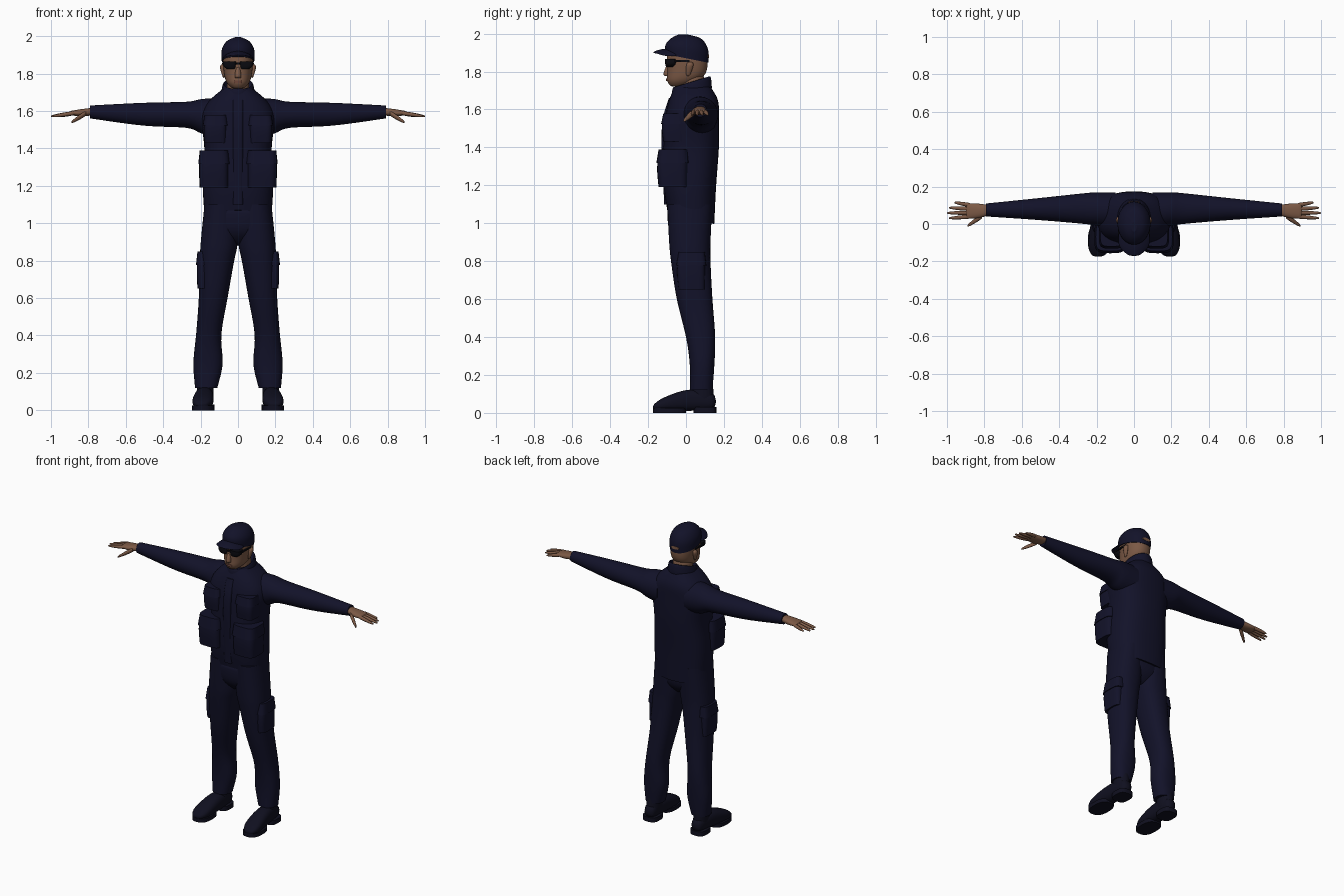
import bpy
import bmesh
import math
from mathutils import Vector

default_cube = bpy.data.objects.get("Cube")
if default_cube:
    bpy.data.objects.remove(default_cube, do_unlink=True)


def make_material(name, *colour):
    material = bpy.data.materials.new(name)
    material.use_nodes = True
    rgba = (*colour, 1)
    material.diffuse_color = rgba
    material.node_tree.nodes["Principled BSDF"].inputs["Base Color"].default_value = rgba
    return material


navy = make_material("navy cloth", .006, .006, .022)
boot_navy = make_material("dark boot leather", .005, .005, .014)
skin = make_material("brown skin", .2, .1, .06)
lip = make_material("lip brown", .15, .06, .04)
black = make_material("black lens", .003, .003, .005)

# How a section's position and its two directions map to world axes
PLACE = {
    "x": lambda along, u, v: (along, u, v),
    "y": lambda along, u, v: (u, along, v),
    "z": lambda along, u, v: (u, v, along),
}


def smooth_sections(sections, steps=3):
    """Fill in a smooth curve of sections through the given ones."""
    points = [Vector(section) for section in sections]
    points = [2 * points[0] - points[1], *points, 2 * points[-1] - points[-2]]
    filled = []
    for a, b, c, d in zip(points, points[1:], points[2:], points[3:]):
        for step in range(steps):
            t = step / steps
            slope, curve, twist = c - a, 2 * a - 5 * b + 4 * c - d, 3 * b - a - 3 * c + d
            filled.append(b + (slope * t + curve * t * t + twist * t ** 3) / 2)
    return filled + [points[-2]]


def round_off(value, power):
    return math.copysign(abs(value) ** (2 / power), value)


def loft(name, axis, sections, material, power=2, mirror=False, crisp=False,
         tilts=None, bend=0, sides=24):
    """Skin rounded sections: position, low u, high u, low v, high v."""
    tilts = tilts or [0] * len(sections)
    bm = bmesh.new()
    crease = bm.edges.layers.float.new("crease_edge")
    loops = []
    for along, u_low, u_high, v_low, v_high, tilt in smooth_sections(
            [(*section, tilt) for section, tilt in zip(sections, tilts)]):
        loop = []
        for i in range(sides):
            angle = math.tau * (i + .5) / sides
            u_mix = (1 + round_off(math.cos(angle), power)) / 2
            v_mix = (1 + round_off(math.sin(angle), power)) / 2
            u = u_low + (u_high - u_low) * u_mix
            v = v_low + (v_high - v_low) * v_mix
            x, y, z = PLACE[axis](along, u, v)
            loop.append(bm.verts.new((x, y, z + tilt * y - bend * x * x)))
        loops.append(loop)
    for lower, upper in zip(loops, loops[1:]):
        for i in range(sides):
            bm.faces.new((lower[i - 1], lower[i], upper[i], upper[i - 1]))
    for end in (loops[0], loops[-1]):
        end_face = bm.faces.new(end)
        if crisp:
            for edge in end_face.edges:
                edge[crease] = 1
                edge.smooth = False
    bmesh.ops.recalc_face_normals(bm, faces=bm.faces)
    for face in bm.faces:
        face.smooth = True
    mesh = bpy.data.meshes.new(name)
    bm.to_mesh(mesh)
    bm.free()
    mesh.materials.append(material)
    obj = bpy.data.objects.new(name, mesh)
    bpy.context.collection.objects.link(obj)
    if mirror:
        modifier = obj.modifiers.new("both sides", "MIRROR")
        modifier.use_mirror_merge = False
    subdivide = obj.modifiers.new("rounding", "SUBSURF")
    subdivide.levels = subdivide.render_levels = 1


def centred(*sections):
    """Turn (position, half width, low v, high v) into full sections."""
    return [(along, -half, half, low, high) for along, half, low, high in sections]


def block(name, x, y, z, material, mirror=True, power=4):
    """Crisp rounded block between pairs of limits."""
    bottom, top = z
    loft(name, "z", [(bottom, *x, *y), (top, *x, *y)], material, power, mirror, crisp=True)


def pocket(name, x, y, z, grow=.008):
    """Bulging pouch with a slightly larger flap over its upper third."""
    (left, right), (front, back), (bottom, top) = x, y, z
    middle = (bottom + top) / 2
    bulge = (left, right + grow / 2, front - grow, back)
    loft(name, "z", [(bottom, *x, *y), (middle, *bulge), (top, *x, *y)],
         navy, 4, mirror=True, crisp=True)
    flap_x, flap_y = (left - grow, right + grow), (front - grow * 1.5, back + grow)
    flap_bottom, flap_top = top - (top - bottom) / 3, top + grow
    loft(name + "_flap", "z", [(flap_bottom, *flap_x, *flap_y), (flap_top, *x, *y)],
         navy, 4, mirror=True, crisp=True)


def finger(name, base, tip, radius):
    """Tapered digit with a rounded tip."""
    base, tip = Vector(base), Vector(tip)
    sections = []
    for part in (0, .5, .9, 1):
        x, y, z = base.lerp(tip, part)
        r = radius * math.sqrt(1.1 - part ** 3)
        sections.append((x, y - r, y + r, z - r, z + r))
    loft(name, "x", sections, skin, mirror=True, sides=12)


# Jacket with a hem that drops at the back
loft("jacket", "z", centred(
    (1.04, .18, -.1, .15), (1.2, .19, -.12, .16), (1.4, .18, -.12, .175),
    (1.56, .2, -.11, .175), (1.65, .16, -.09, .17), (1.72, .08, -.06, .13)),
    navy, 2.5, crisp=True, tilts=(-.3, 0, 0, 0, 0, 0))
loft("front_placket", "z", centred(
    (1.1, .03, -.115, 0), (1.5, .03, -.13, 0), (1.66, .03, -.09, 0)), navy, 5, crisp=True)
loft("collar", "z", centred(
    (1.65, .1, -.08, .14), (1.74, .08, -.07, .13), (1.7, .07, -.05, .1)),
    navy, tilts=(.2, .3, .3))
pocket("lower_pocket", (.05, .205), (-.145, .01), (1.19, 1.38))
pocket("chest_pocket", (.06, .18), (-.12, 0), (1.43, 1.57))

# Sleeves
loft("sleeve", "x", [
    (.1, -.03, .17, 1.46, 1.67), (.2, -.01, .17, 1.48, 1.665), (.27, 0, .165, 1.51, 1.65),
    (.5, .02, .14, 1.52, 1.645), (.79, .04, .11, 1.56, 1.63)],
    navy, mirror=True, crisp=True)

# Hands with evenly fanned fingers
loft("palm", "x", [
    (.76, .05, .1, 1.58, 1.62), (.84, .03, .11, 1.57, 1.61), (.9, .03, .11, 1.58, 1.6)],
    skin, 2.3, mirror=True)
for i, finger_name in enumerate(("little", "ring", "middle", "index")):
    finger(finger_name + "_finger", (.87, .1 - .02 * i, 1.59),
           (1 - .01 * (i - 2) ** 2, .115 - .028 * i, 1.572), .011)
finger("thumb", (.81, .045, 1.59), (.89, -.01, 1.54), .014)

# Trousers
loft("trouser_seat", "z", centred(
    (.88, .03, -.02, .07), (.96, .15, -.09, .13), (1.1, .17, -.1, .13)), navy, 2.5)
loft("trouser_leg", "z", [
    (.12, .11, .23, .02, .14), (.25, .08, .24, .02, .15), (.4, .09, .225, 0, .155),
    (.6, .055, .21, -.05, .14), (.8, .02, .205, -.08, .13), (.9, 0, .2, -.09, .13),
    (1.1, 0, .18, -.1, .14)], navy, 2.3, mirror=True, crisp=True)
pocket("thigh_pocket", (.12, .217), (-.04, .1), (.65, .84))

# Boots
loft("boot_shaft", "z", [
    (.03, .13, .22, .02, .15), (.2, .13, .22, .03, .14)], boot_navy, mirror=True)
loft("boot_foot", "y", [
    (-.175, .17, .22, .02, .04), (-.12, .135, .245, .01, .08), (.02, .13, .23, .01, .125),
    (.16, .14, .21, .02, .1)], boot_navy, 2.4, mirror=True)
block("boot_sole", (.13, .247), (-.175, 0), (0, .025), boot_navy, power=2.6)
block("boot_heel", (.125, .23), (.04, .16), (0, .03), boot_navy, power=3)

# Neck, head and face
loft("neck", "z", centred((1.64, .06, -.04, .09), (1.8, .06, -.03, .1)), skin)
loft("head", "z", centred(
    (1.72, .03, -.08, -.01), (1.75, .06, -.1, .06), (1.8, .075, -.1, .11),
    (1.9, .08, -.1, .11), (1.96, .04, -.06, .06)), skin, 2.25)
loft("nose", "z", centred(
    (1.775, .015, -.11, -.08), (1.79, .018, -.12, -.08), (1.84, .01, -.1, -.08)),
    skin, sides=12)
block("mouth", (-.022, .022), (-.105, -.08), (1.75, 1.763), lip, mirror=False, power=2)
loft("ear", "z", [
    (1.775, .07, .08, 0, .02), (1.83, .07, .097, 0, .04), (1.85, .07, .09, .01, .035)],
    skin, mirror=True, sides=12)

# Sunglasses
loft("lens", "z", [
    (1.825, .015, .06, -.105, -.06), (1.84, .008, .078, -.11, -.05),
    (1.865, .007, .08, -.11, -.05)], black, 3, mirror=True, crisp=True)
block("glasses_bridge", (-.01, .01), (-.11, -.08), (1.85, 1.86), black, mirror=False)
block("glasses_arm", (.075, .085), (-.08, .02), (1.85, 1.86), black)

# Cap with curved peak and rear opening
loft("cap_crown", "z", centred(
    (1.87, .088, -.11, .12), (1.93, .088, -.11, .118), (1.975, .06, -.08, .08),
    (1.995, .015, -.04, .01)), navy, crisp=True, tilts=(-.2, -.1, 0, 0))
loft("cap_peak", "y", centred(
    (-.04, .085, 1.905, 1.925), (-.12, .08, 1.905, 1.92), (-.172, .025, 1.897, 1.905)),
    navy, bend=4.5)
loft("cap_rear_opening", "y", centred(
    (.113, .03, 1.87, 1.89), (.12, .03, 1.87, 1.89)), skin, crisp=True)
